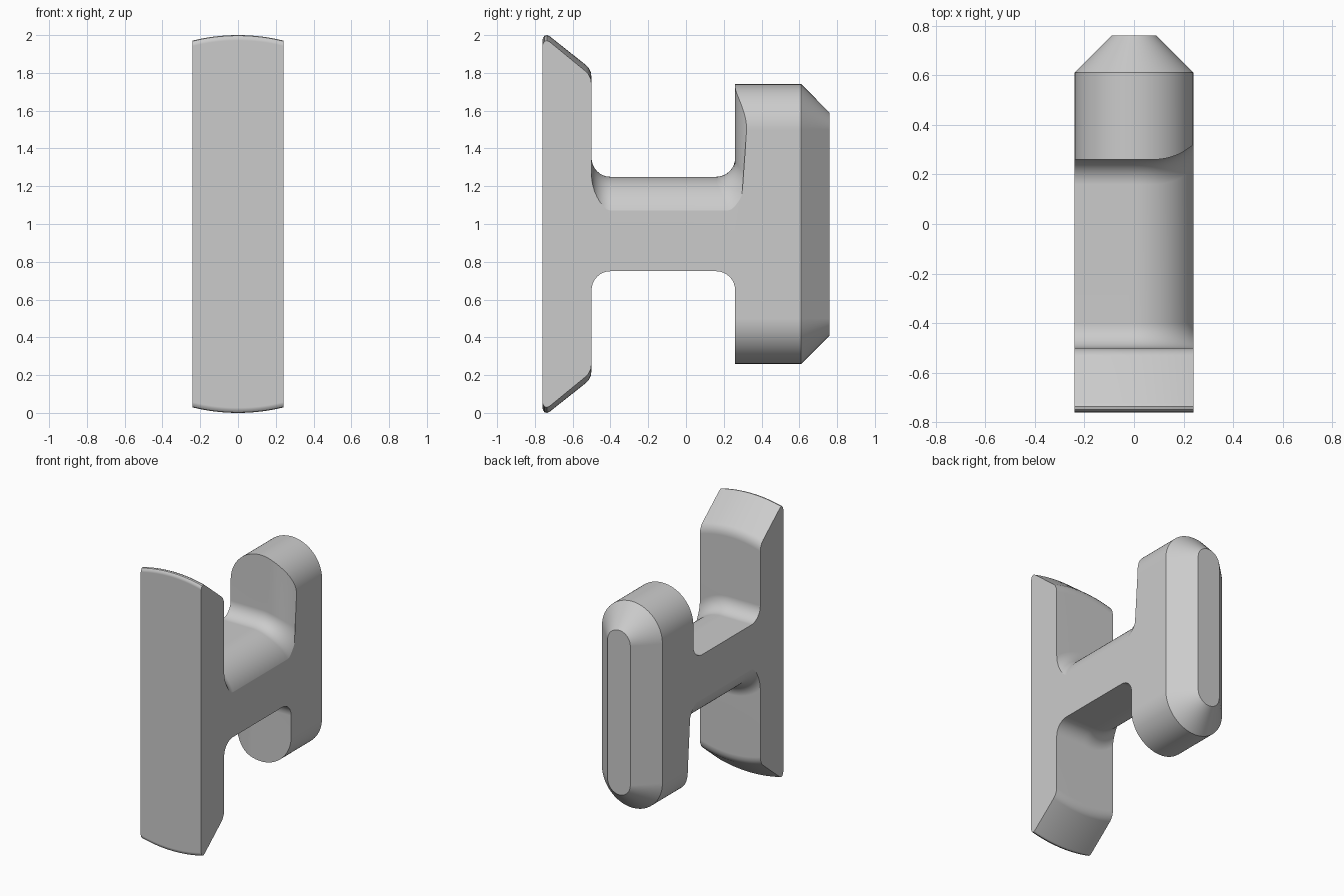
import bpy, bmesh
from math import sin, cos, pi, sqrt

cube = bpy.data.objects.get("Cube")
if cube:
    bpy.data.objects.remove(cube, do_unlink=True)

HALF_W, MID_Z, COLS, STEPS = 0.24, 1.0, 40, 8
XS = [-HALF_W * cos(pi * i / COLS) for i in range(COLS + 1)]


def arc_height(r, x):
    return sqrt(max(r * r - x * x, 0))


# Section heights: turned plate, web rounded on one side only, round-ended block
def turned(r):
    return lambda x: arc_height(r, x)


def half_round(r):
    return lambda x: arc_height(r, x) if x > 0 else r


def stadium(r):
    return lambda x: 0.5 + arc_height(r, x)


# Relief that curves the block's inner face back on its rounded side
def relief(x):
    d = max(x - 0.08, 0)
    return 0.24 - arc_height(0.24, d)


def no_relief(x):
    return 0


def section(bm, y, height, shift=no_relief, width=HALF_W):
    """Closed loop, the lower half being the upper half turned about the y axis."""
    half = [(x * width / HALF_W, y + shift(x), height(x * width / HALF_W)) for x in XS]
    return [bm.verts.new((s * x, yy, MID_Z + s * z)) for s in (1, -1) for x, yy, z in half]


bm = bmesh.new()
loops = []

# Front plate with sloped, softened ends
for y, r in [(-0.76, 0.972), (-0.757, 0.986), (-0.748, 0.997), (-0.736, 1.0),
             (-0.722, 0.994), (-0.53, 0.842), (-0.515, 0.826), (-0.504, 0.803),
             (-0.5, 0.775)]:
    loops.append(section(bm, y, turned(r)))

# Web with a fillet at each end
fillet = [(0.1 * (1 - sin(a)), 0.1 * (1 - cos(a)))
          for a in [pi / 2 * i / STEPS for i in range(STEPS + 1)]]
for dy, dr in reversed(fillet):
    loops.append(section(bm, -0.5 + dy, half_round(0.25 + dr)))
for dy, dr in fillet:
    loops.append(section(bm, 0.26 - dy, half_round(0.25 + dr), relief))

# Round-ended block with a chamfered back
loops.append(section(bm, 0.26, stadium(HALF_W), relief))
loops.append(section(bm, 0.61, stadium(HALF_W)))
loops.append(section(bm, 0.76, stadium(0.09), width=0.09))

# Skin the sections and close both ends
for a, b in zip(loops, loops[1:]):
    for i in range(len(a)):
        j = (i + 1) % len(a)
        bm.faces.new((a[i], a[j], b[j], b[i]))
bm.faces.new(loops[0])
bm.faces.new(loops[-1])
bmesh.ops.recalc_face_normals(bm, faces=bm.faces)

mesh = bpy.data.meshes.new("fastener_body")
bm.to_mesh(mesh)
bm.free()
body = bpy.data.objects.new("fastener_body", mesh)
bpy.context.collection.objects.link(body)

# Plain grey finish
grey = bpy.data.materials.new("plain_grey")
grey.use_nodes = True
colour = (0.6, 0.6, 0.6, 1)
grey.diffuse_color = colour
grey.node_tree.nodes["Principled BSDF"].inputs["Base Color"].default_value = colour
mesh.materials.append(grey)

# Smooth curves, crisp edges
bpy.ops.object.select_all(action='DESELECT')
body.select_set(True)
bpy.context.view_layer.objects.active = body
bpy.ops.object.shade_smooth_by_angle(angle=pi / 6)
weighted = body.modifiers.new("flat_face_normals", 'WEIGHTED_NORMAL')
weighted.keep_sharp = True
